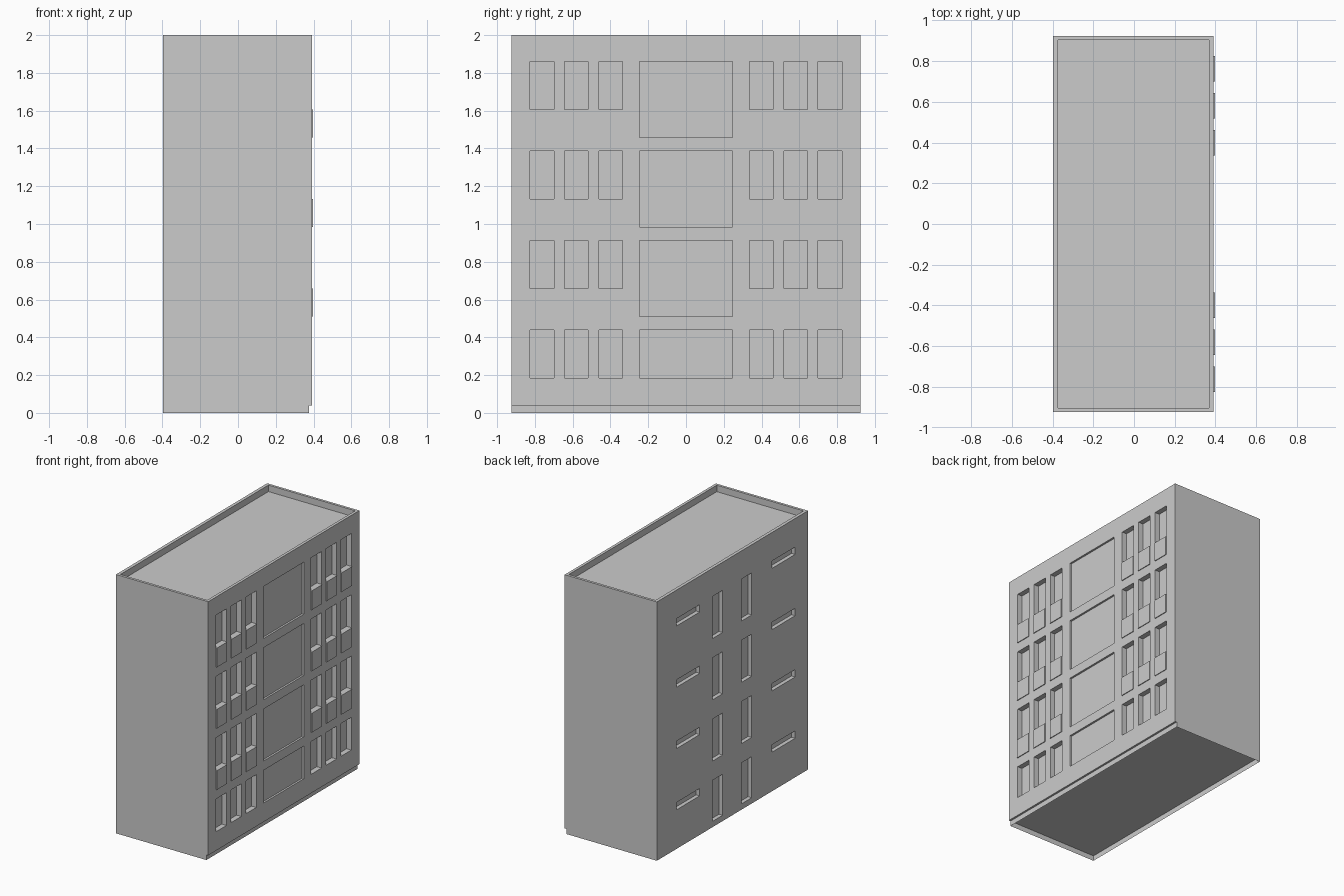
import bpy, bmesh
from mathutils import Vector, Matrix

if "Cube" in bpy.data.objects:
    bpy.data.objects.remove(bpy.data.objects["Cube"])

BACK, FRONT, HALF = -0.397, 0.391, 0.923   # facade planes and half length
STEP = 0.4735                              # storey height


def boxes_object(name, boxes):
    """One mesh object from (x0, x1, y0, y1, z0, z1) boxes."""
    bm = bmesh.new()
    for x0, x1, y0, y1, z0, z1 in boxes:
        centre = Vector((x0 + x1, y0 + y1, z0 + z1)) / 2
        size = Matrix.Diagonal((x1 - x0, y1 - y0, z1 - z0, 1))
        bmesh.ops.create_cube(bm, size=1, matrix=Matrix.Translation(centre) @ size)
    mesh = bpy.data.meshes.new(name)
    bm.to_mesh(mesh)
    bm.free()
    obj = bpy.data.objects.new(name, mesh)
    bpy.context.collection.objects.link(obj)
    return obj


# Window openings, spandrel panels and rear slots, storey by storey
cuts, panels = [], []
bays = [s * c for s in (-1, 1) for c in (0.3985, 0.581, 0.762)]
for floor in range(4):
    top = 0.439 + STEP * floor
    bottom = top - (0.253 if floor == 0 else 0.402)
    for y in bays:
        cuts.append((FRONT - 0.04, 0.5, y - 0.063, y + 0.063, bottom, top))
        if floor:
            panels.append((FRONT - 0.041, 0.397, y - 0.063, y + 0.063,
                           bottom, bottom + 0.148))
    # wide shallow central window
    cuts.append((FRONT - 0.015, 0.5, -0.246, 0.246, bottom, top))
    # rear: two tall windows and two horizontal slits
    low = 0.037 + STEP * floor
    for y0, y1 in ((0.12, 0.243), (-0.235, -0.11)):
        cuts.append((-0.5, BACK + 0.03, y0, y1, max(low, 0.045), low + 0.325))
    for y0, y1 in ((0.40, 0.68), (-0.765, -0.485)):
        cuts.append((-0.5, BACK + 0.03, y0, y1, low + 0.265, low + 0.322))

# Roof recess behind the parapet
cuts.append((BACK + 0.025, FRONT - 0.022, -HALF + 0.02, HALF - 0.02, 1.95, 2.1))

# Main block with all openings cut
body = boxes_object("building_body", [(BACK, FRONT, -HALF, HALF, 0.04, 2.0)])
cutter = boxes_object("opening_cutter", cuts)
cutter.hide_render = True
mod = body.modifiers.new("openings", 'BOOLEAN')
mod.operation, mod.solver, mod.object = 'DIFFERENCE', 'EXACT', cutter
bpy.context.view_layer.objects.active = body
bpy.ops.object.modifier_apply(modifier=mod.name)
bpy.data.objects.remove(cutter)

# Panels under the upper windows
boxes_object("window_panels", panels)

# Plinth skirt, open underneath and set back on the window side
plinth = boxes_object("plinth", [(BACK, 0.376, -HALF, HALF, 0.0, 0.04)])
bm = bmesh.new()
bm.from_mesh(plinth.data)
bm.normal_update()
bmesh.ops.delete(bm, geom=[f for f in bm.faces if abs(f.normal.z) > 0.5], context='FACES')
bm.to_mesh(plinth.data)
bm.free()
